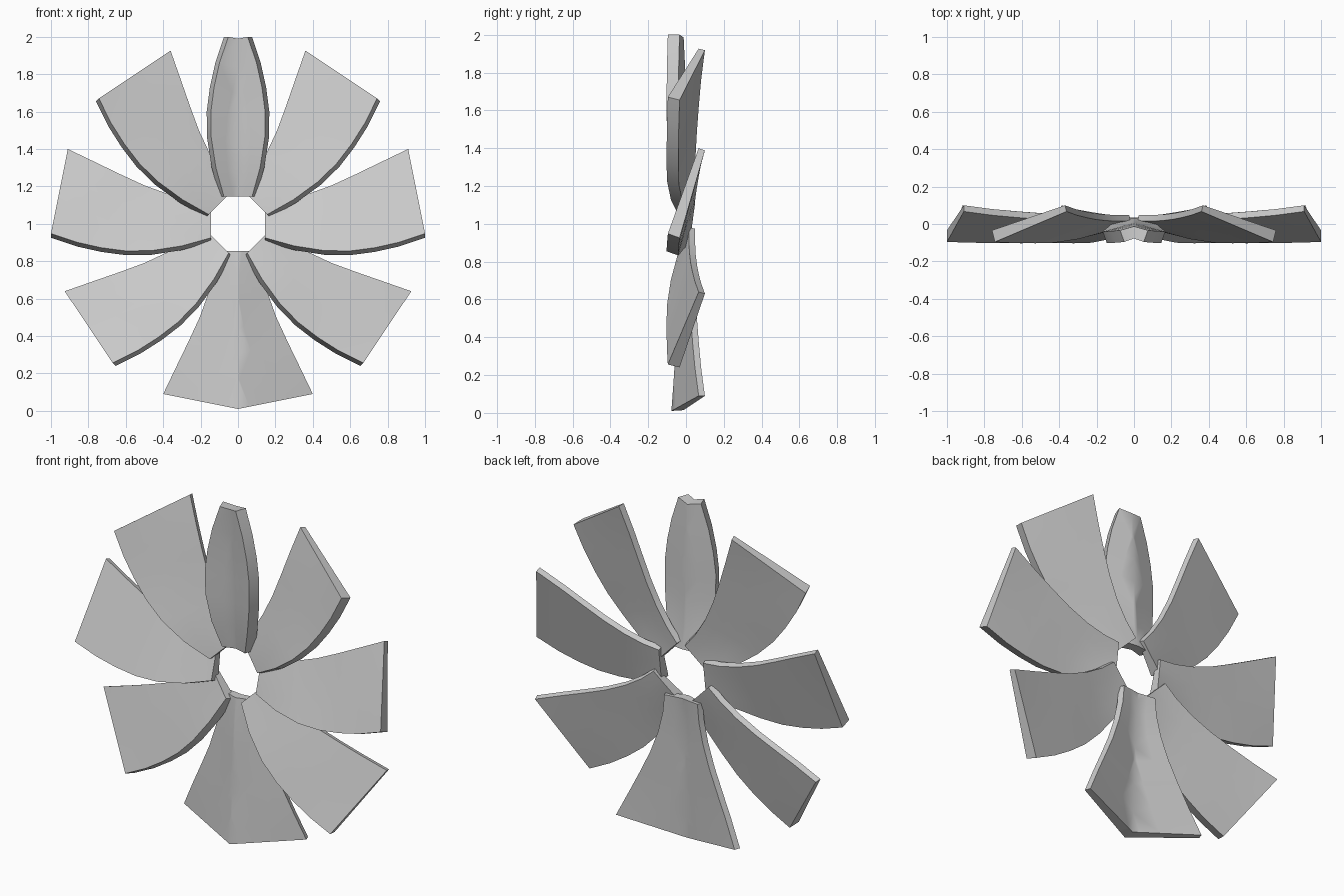
import bpy, bmesh, math
from mathutils import Matrix, Vector

if "Cube" in bpy.data.objects:
    bpy.data.objects.remove(bpy.data.objects["Cube"])

# Blade edges (x outward, z sideways, y depth), measured on the front surface
LEADING = [(0.145, -0.042, -0.075), (0.30, -0.08, -0.118), (0.46, -0.10, -0.143),
           (0.60, -0.103, -0.145), (0.73, -0.102, -0.128), (0.86, -0.10, -0.099),
           (1.00, -0.096, -0.052)]
TRAILING = [(0.145, 0.015, 0.12), (0.25, 0.015, 0.13), (0.37, 0.018, 0.158),
            (0.50, 0.025, 0.205), (0.63, 0.035, 0.265), (0.76, 0.047, 0.328),
            (0.91, 0.067, 0.40)]
COLS = 4


def blade(name, degrees):
    bm = bmesh.new()
    front, back = [], []
    for a, b in zip(LEADING, TRAILING):
        f_row, b_row = [], []
        for j in range(COLS + 1):
            t = j / COLS
            p = Vector(a).lerp(Vector(b), t)
            thick = 0.066 * (1 - t) + 0.035 * t
            f_row.append(bm.verts.new(p))
            b_row.append(bm.verts.new(p + Vector((0, 0.94, -0.34)) * thick))
        front.append(f_row)
        back.append(b_row)
    # Front and back skins
    for i in range(len(front) - 1):
        for j in range(COLS):
            for g in (front, back):
                bm.faces.new((g[i][j], g[i + 1][j], g[i + 1][j + 1], g[i][j + 1]))
        # Side walls
        for j in (0, COLS):
            bm.faces.new((front[i][j], front[i + 1][j], back[i + 1][j], back[i][j]))
    # Hub and tip walls
    for i in (0, -1):
        for j in range(COLS):
            bm.faces.new((front[i][j], front[i][j + 1], back[i][j + 1], back[i][j]))
    bmesh.ops.recalc_face_normals(bm, faces=bm.faces)
    # Turn about the hub, then trim at the mirror plane
    bm.transform(Matrix.Rotation(-math.radians(degrees), 4, 'Y'))
    bmesh.ops.bisect_plane(bm, geom=bm.verts[:] + bm.edges[:] + bm.faces[:], dist=1e-5,
                           plane_co=(0, 0, 0), plane_no=(1, 0, 0), clear_inner=True)
    me = bpy.data.meshes.new(name)
    bm.to_mesh(me)
    bm.free()
    ob = bpy.data.objects.new(name, me)
    bpy.context.collection.objects.link(ob)
    ob.location.z = 1.0
    # Left half
    m = ob.modifiers.new("mirror", 'MIRROR')
    m.use_clip = True
    m.merge_threshold = 0.0005
    bpy.ops.object.select_all(action='DESELECT')
    ob.select_set(True)
    bpy.context.view_layer.objects.active = ob
    bpy.ops.object.shade_smooth_by_angle(angle=math.radians(30))


# Eight blades: the top and bottom ones are trimmed and mirrored halves
for n, deg in (("bottom_blade", -90), ("lower_blades", -45), ("side_blades", 0),
               ("upper_blades", 45), ("top_blade", 90)):
    blade(n, deg)
